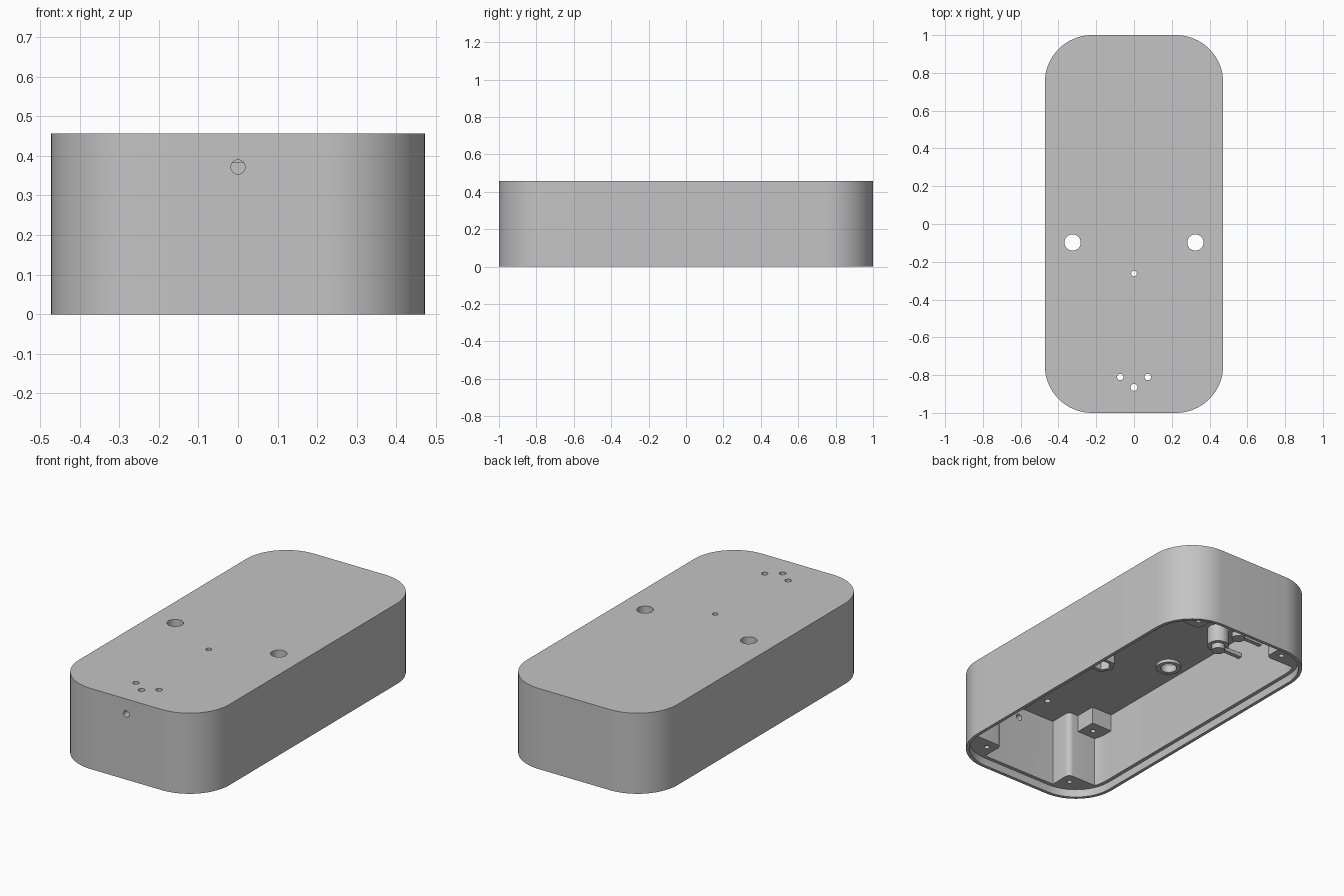
import bpy, bmesh
from math import sin, cos, pi, radians

cube = bpy.data.objects.get("Cube")
if cube:
    bpy.data.objects.remove(cube, do_unlink=True)

HX, HY, HZ = 0.472, 1.0, 0.457      # outer half width, half length, height
CEIL, LEDGE, OVER = 0.433, 0.045, 0.44

grey = bpy.data.materials.new("plain grey")
grey.use_nodes = True
grey.diffuse_color = (0.55, 0.55, 0.55, 1)
grey.node_tree.nodes["Principled BSDF"].inputs["Base Color"].default_value = (0.55, 0.55, 0.55, 1)


def arc(x, y, r, a0, a1, n):
    return [(x + r * cos(radians(a0 + (a1 - a0) * i / n)),
             y + r * sin(radians(a0 + (a1 - a0) * i / n))) for i in range(n + 1)]


def rounded(hx, hy, r):
    pts = []
    for k, (sx, sy) in enumerate([(1, 1), (-1, 1), (-1, -1), (1, -1)]):
        pts += arc(sx * (hx - r), sy * (hy - r), r, 90 * k, 90 * k + 90, 16)
    return pts


def circle(x, y, r, n=32):
    return arc(x, y, r, 0, 360, n)[:-1]


def box(x0, x1, y0, y1):
    return [(x0, y0), (x1, y0), (x1, y1), (x0, y1)]


def flip(pts, sx, sy):
    return [(sx * x, sy * y) for x, y in pts]


def prisms(name, items):
    """One object made of upright prisms: (outline, bottom, top)."""
    bm = bmesh.new()
    for pts, z0, z1 in items:
        low = [bm.verts.new((x, y, z0)) for x, y in pts]
        high = [bm.verts.new((x, y, z1)) for x, y in pts]
        bm.faces.new(low)
        bm.faces.new(high)
        for i in range(len(pts)):
            j = (i + 1) % len(pts)
            bm.faces.new((low[i], low[j], high[j], high[i]))
    bmesh.ops.recalc_face_normals(bm, faces=bm.faces)
    mesh = bpy.data.meshes.new(name)
    bm.to_mesh(mesh)
    bm.free()
    mesh.materials.append(grey)
    ob = bpy.data.objects.new(name, mesh)
    bpy.context.collection.objects.link(ob)
    return ob


def activate(ob):
    bpy.ops.object.select_all(action='DESELECT')
    ob.select_set(True)
    bpy.context.view_layer.objects.active = ob


def cut(ob, cutter):
    activate(ob)
    mod = ob.modifiers.new("cut", 'BOOLEAN')
    mod.operation, mod.solver, mod.object = 'DIFFERENCE', 'EXACT', cutter
    bpy.ops.object.modifier_apply(modifier=mod.name)
    bpy.data.objects.remove(cutter, do_unlink=True)


def smooth(ob):
    activate(ob)
    bpy.ops.object.shade_smooth_by_angle(angle=radians(30))


# Shell: rounded block, open below, with a ledge for the lid
shell = prisms("shell", [(rounded(HX, HY, 0.25), 0, HZ)])
cut(shell, prisms("cavity", [(rounded(0.432, 0.96, 0.21), -0.1, CEIL)]))
cut(shell, prisms("lid_recess", [(rounded(0.453, 0.981, 0.231), -0.1, LEDGE)]))

# Holes through the top
holes = [(0.325, -0.098, 0.043), (-0.325, -0.098, 0.043), (0, -0.262, 0.015),
         (0.073, -0.81, 0.017), (-0.073, -0.81, 0.017), (0, -0.865, 0.018)]
cut(shell, prisms("top_holes", [(circle(*h), 0.3, 0.6) for h in holes]))

# Hole through the front wall
drill = prisms("front_hole", [(circle(0, 0, 0.018), -0.1, 0.1)])
drill.rotation_euler.x = pi / 2
drill.location = (0, -0.98, 0.372)
bpy.context.view_layer.update()
cut(shell, drill)
smooth(shell)

# Corner screw posts following the wall curve
profile = arc(0.222, 0.75, 0.215, 21, 86, 12) + arc(0.265, 0.856, 0.03, 180, 270, 6)
for end, sy in (("front", -1), ("back", 1)):
    for side, sx in (("left", 1), ("right", -1)):
        post = prisms(f"{end}_{side}_post", [(flip(profile, sx, sy), LEDGE, OVER)])
        cut(post, prisms("bore", [(circle(sx * 0.29, sy * 0.885, 0.014, 20), -0.1, 0.25)]))
        smooth(post)

for side, sx in (("left", 1), ("right", -1)):
    # Short mounting block beside the front post
    block = prisms(f"{side}_block", [(flip(box(0.3, 0.435, -0.84, -0.705), sx, 1), 0.335, OVER)])
    cut(block, prisms("bore", [(circle(sx * 0.36, -0.772, 0.014, 20), 0.2, 0.41)]))
    smooth(block)

    # Collar around the large hole
    collar = prisms(f"{side}_collar", [(circle(sx * 0.325, -0.098, 0.067), 0.415, OVER)])
    cut(collar, prisms("bore", [(circle(sx * 0.325, -0.098, 0.043), 0.3, 0.6)]))
    smooth(collar)

    # Stepped pegs, each tied to the side wall by a rib
    for n, y in enumerate((0.37, 0.54)):
        peg = prisms(f"{side}_peg_{n + 1}", [(circle(sx * 0.28, y, 0.058), 0.33, OVER),
                                             (circle(sx * 0.28, y, 0.036), 0.3, 0.335)])
        smooth(peg)
        prisms(f"{side}_rib_{n + 1}",
               [(flip(box(0.3, 0.435, y - 0.012, y + 0.012), sx, 1), 0.312, 0.335)])

# Six-sided socket under the small centre hole
socket = prisms("centre_socket", [(circle(0, -0.262, 0.068, 6), 0.383, OVER)])
cut(socket, prisms("bore", [(circle(0, -0.262, 0.045, 6), 0.3, 0.6)]))
